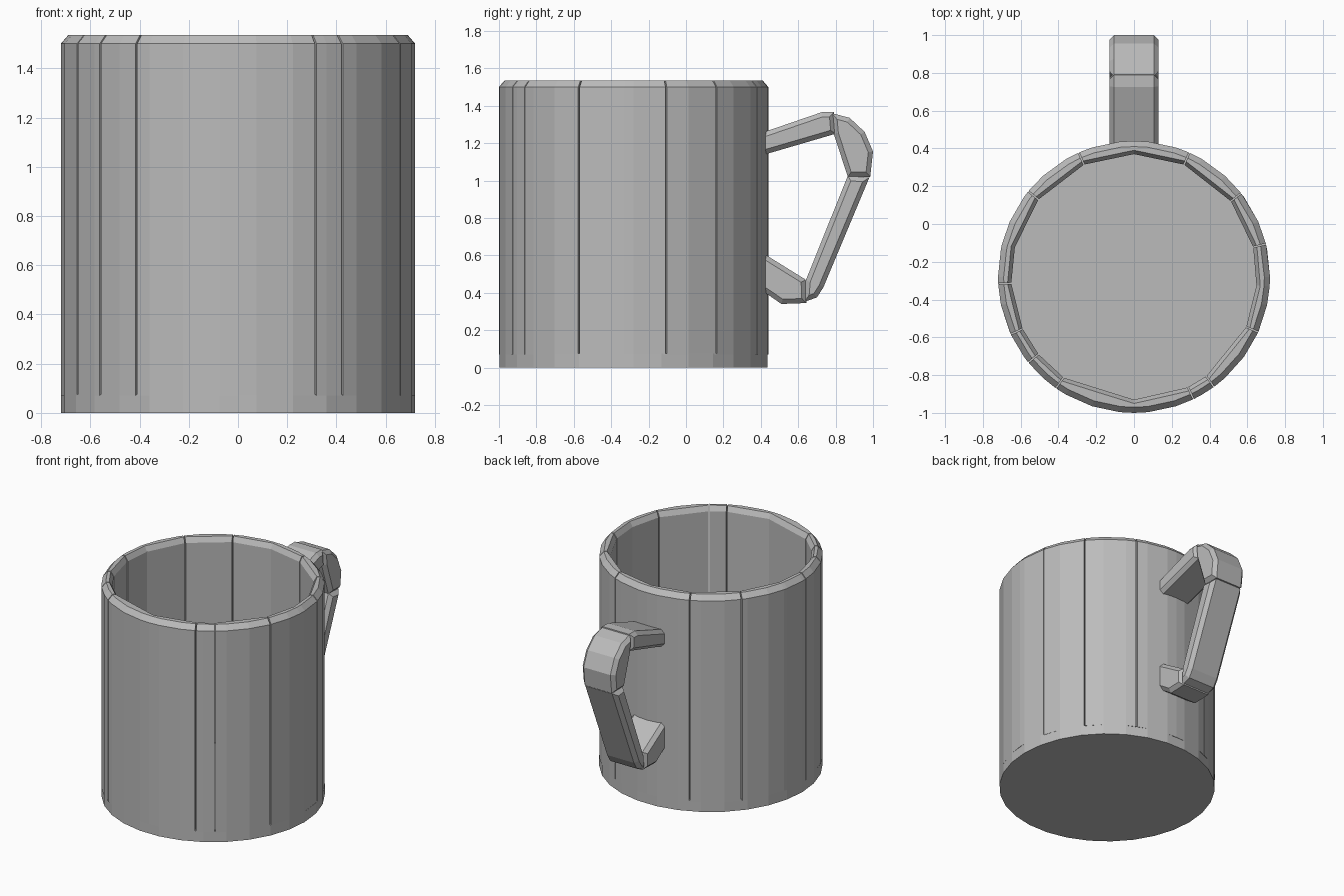
import bpy, bmesh, math
from mathutils import Vector

if "Cube" in bpy.data.objects:
    bpy.data.objects.remove(bpy.data.objects["Cube"], do_unlink=True)

CY, R, RI = -0.28, 0.72, 0.65      # cup centre, outer and inner radius
FLOOR, SHOULDER, TOP = 0.075, 1.5, 1.535

grey = bpy.data.materials.new("plain_grey")
grey.use_nodes = True
colour = (0.5, 0.5, 0.5, 1)
grey.diffuse_color = colour
grey.node_tree.nodes["Principled BSDF"].inputs["Base Color"].default_value = colour


def finish(bm, name):
    bmesh.ops.recalc_face_normals(bm, faces=bm.faces)
    mesh = bpy.data.meshes.new(name)
    bm.to_mesh(mesh)
    bm.free()
    mesh.materials.append(grey)
    obj = bpy.data.objects.new(name, mesh)
    bpy.context.collection.objects.link(obj)
    return obj


def polar(r, deg, z):
    a = math.radians(deg)
    return Vector((r * math.cos(a), CY + r * math.sin(a), z))


def chord_radius(deg, corners):
    """Distance to the flat inner wall spanning two neighbouring corners."""
    for a, b in zip(corners, corners[1:]):
        if a <= deg <= b:
            half = math.radians(b - a) / 2
            return RI * math.cos(half) / math.cos(math.radians(deg - (a + b) / 2))


def stave(name, start, end, bends):
    start, end = start + 0.3, end - 0.3
    inner = [start] + [b for b in bends if start < b < end] + [end]
    steps = [s for s in range(0, 420, 12) if start + 2 < s < end - 2]
    bm = bmesh.new()
    rings = []
    for deg in sorted(set(inner + steps)):
        ri = chord_radius(deg, inner)
        section = [(R, FLOOR - 0.005), (R, SHOULDER), (R - 0.03, TOP),
                   (ri + 0.02, TOP), (ri, SHOULDER), (ri, FLOOR - 0.005)]
        rings.append([bm.verts.new(polar(r, deg, z)) for r, z in section])
    for a, b in zip(rings, rings[1:]):
        for i in range(6):
            j = (i + 1) % 6
            bm.faces.new((a[i], a[j], b[j], b[i]))
    bm.faces.new(rings[0])
    bm.faces.new(rings[-1])
    finish(bm, name)


def handle_piece(name, outline):
    """Side outline extruded across the handle, with chamfered sides."""
    bm = bmesh.new()
    face = bm.faces.new([bm.verts.new((-0.13, y, z)) for y, z in outline])
    ext = bmesh.ops.extrude_face_region(bm, geom=[face], use_keep_orig=True)
    moved = [v for v in ext["geom"] if isinstance(v, bmesh.types.BMVert)]
    bmesh.ops.translate(bm, verts=moved, vec=(0.26, 0, 0))
    bmesh.ops.recalc_face_normals(bm, faces=bm.faces)
    sides = [e for e in bm.edges if abs(e.verts[0].co.x - e.verts[1].co.x) < 0.01]
    bmesh.ops.bevel(bm, geom=sides, offset=0.025, segments=1, affect='EDGES',
                    clamp_overlap=True)
    finish(bm, name)


# Cup base
bm = bmesh.new()
rims = [[bm.verts.new(polar(R, d, z)) for d in range(0, 360, 12)] for z in (0, FLOOR)]
for ring in rims:
    bm.faces.new(ring)
for i in range(30):
    j = (i + 1) % 30
    bm.faces.new((rims[0][i], rims[0][j], rims[1][j], rims[1][i]))
finish(bm, "cup_base")

# Cup wall in staves
seams = [14, 38, 66, 114, 141, 183, 205, 219, 235, 296, 306, 336, 374]
for n, (a, b) in enumerate(zip(seams, seams[1:])):
    stave(f"wall_stave_{n + 1}", a, b, (90, 166, 270, 356))

# Handle
handle_piece("handle_top_arm", [(0.39, 1.13), (0.8, 1.25), (0.79, 1.365),
                                (0.725, 1.365), (0.39, 1.25)])
handle_piece("handle_bend", [(0.79, 1.25), (0.865, 1.02), (0.985, 1.02), (1.0, 1.155),
                             (0.955, 1.26), (0.875, 1.335), (0.78, 1.36)])
handle_piece("handle_lower_arm", [(0.865, 1.025), (0.64, 0.465), (0.63, 0.35),
                                  (0.7, 0.375), (0.735, 0.43), (0.98, 1.015)])
handle_piece("handle_foot", [(0.64, 0.47), (0.39, 0.625), (0.39, 0.42),
                             (0.445, 0.385), (0.51, 0.34), (0.645, 0.345)])
